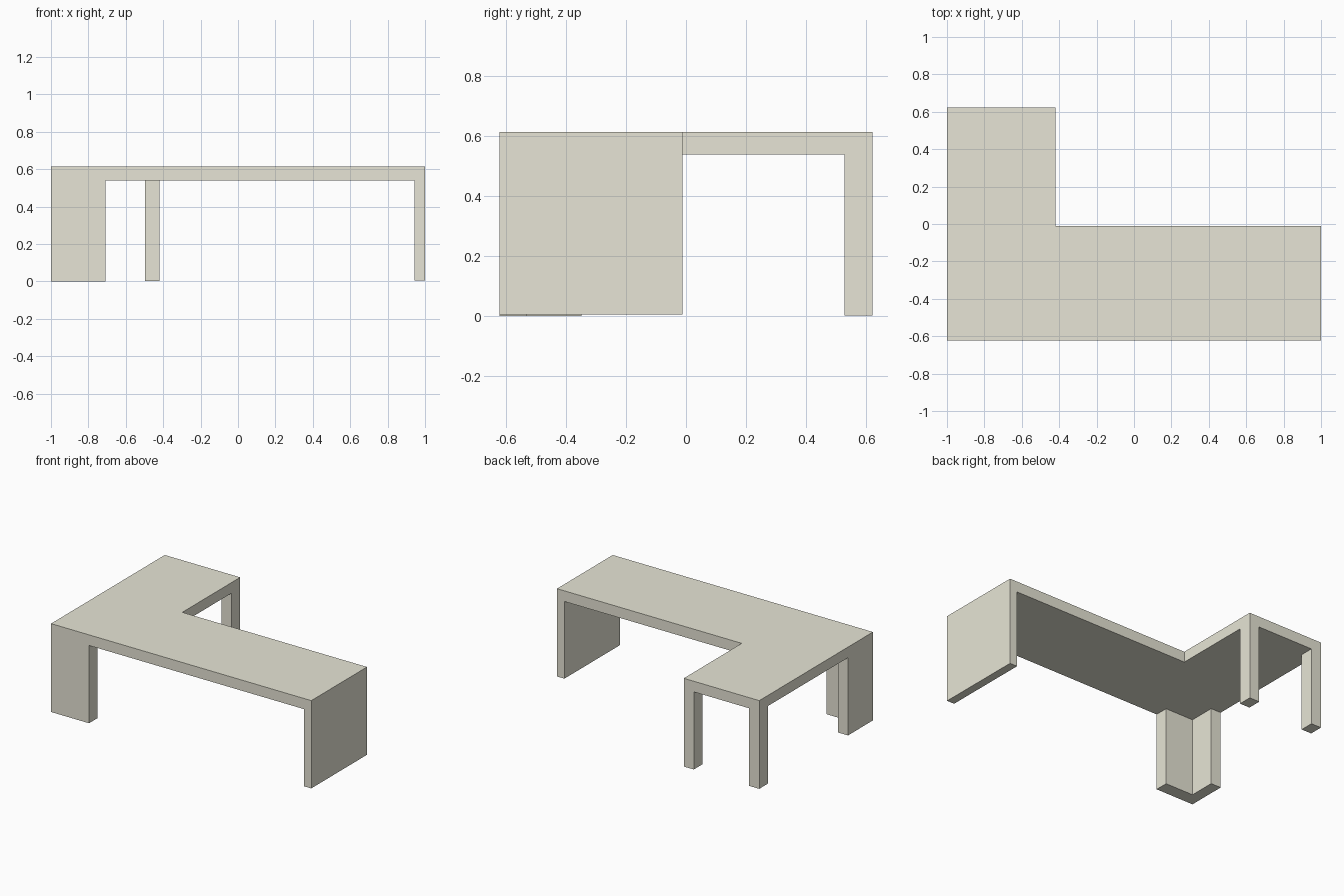
import bpy, bmesh

if "Cube" in bpy.data.objects:
    bpy.data.objects.remove(bpy.data.objects["Cube"])

TOP, UNDER = 0.614, 0.54
xs = [-1.0, -0.923, -0.708, -0.497, -0.42, 0.943, 1.0]
ys = [-0.624, -0.532, -0.35, -0.012, 0.529, 0.624]

bm = bmesh.new()
verts = {}


def vert(i, j):
    if (i, j) not in verts:
        verts[i, j] = bm.verts.new((xs[i], ys[j], UNDER))
    return verts[i, j]


def extrude(faces, z):
    """Extrude a face region vertically to height z."""
    res = bmesh.ops.extrude_face_region(bm, geom=faces)
    for v in res["geom"]:
        if isinstance(v, bmesh.types.BMVert):
            v.co.z = z


def in_rect(p, x0, x1, y0, y1):
    return x0 < p.x < x1 and y0 < p.y < y1


# L-shaped desktop laid out as a plan grid, then thickened
for i in range(len(xs) - 1):
    for j in range(len(ys) - 1):
        if j < 3 or i < 4:
            bm.faces.new([vert(*c) for c in ((i, j), (i + 1, j), (i + 1, j + 1), (i, j + 1))])
extrude(bm.faces[:], TOP)

# Supports: plan rectangles making up each one, and its foot height
supports = [
    ([(-1, -0.708, -0.63, -0.532), (-1, -0.923, -0.63, -0.35)], 0.0),  # angled corner leg
    ([(0.943, 1, -0.63, -0.012)], 0.004),                              # end panel
    ([(-1, -0.923, 0.529, 0.63)], 0.001),                              # back left leg
    ([(-0.497, -0.42, 0.529, 0.63)], 0.001),                           # back right leg
]
for rects, foot in supports:
    region = []
    for f in bm.faces:
        flat = all(abs(v.co.z - UNDER) < 1e-5 for v in f.verts)
        if flat and any(in_rect(f.calc_center_median(), *r) for r in rects):
            region.append(f)
    extrude(region, foot)

# Merge the coplanar grid cells into clean flat faces
bmesh.ops.recalc_face_normals(bm, faces=bm.faces[:])
bmesh.ops.dissolve_limit(bm, angle_limit=0.01, verts=bm.verts[:], edges=bm.edges[:])

mesh = bpy.data.meshes.new("corner_desk")
bm.to_mesh(mesh)
bm.free()

# Pale cream finish
cream = bpy.data.materials.new("cream")
cream.diffuse_color = (0.8, 0.785, 0.67, 1)
cream.use_nodes = True
cream.node_tree.nodes["Principled BSDF"].inputs["Base Color"].default_value = cream.diffuse_color
mesh.materials.append(cream)

desk = bpy.data.objects.new("corner_desk", mesh)
bpy.context.collection.objects.link(desk)
